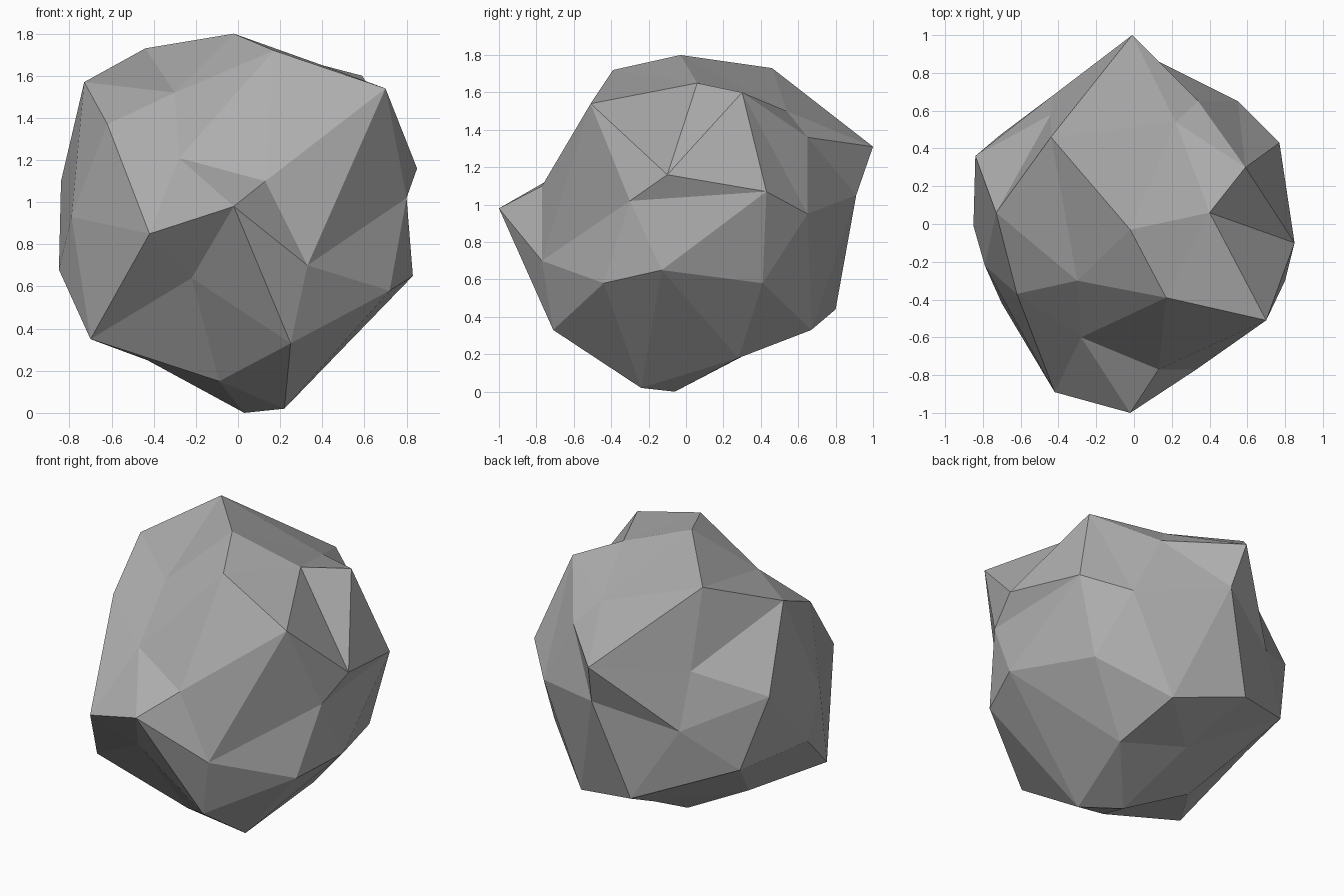
import bpy
import bmesh
import math
from mathutils import Vector

default_cube = bpy.data.objects.get("Cube")
if default_cube:
    bpy.data.objects.remove(default_cube, do_unlink=True)

# Chiselled corners in hundredths of a unit, ring by ring from crown to base.
# Each ring runs counter-clockwise, starting from the +x direction.
peak = [(-2, -3, 180)]
crown = [(40, 6, 165), (22, 54, 150), (-44, 46, 173), (-30, -30, 152), (17, -39, 172)]
shoulder = [(59, 30, 160), (-1, 100, 131), (-73, 6, 157), (-28, -60, 121), (70, -51, 154)]
upper_corners = [(85, -10, 116), (34, 65, 136), (-44, 58, 124), (-62, -37, 137), (13, -77, 110)]
waist = [(77, 43, 107), (55, 65, 95), (3, 91, 105), (-43, 68, 89), (-84, 36, 110),
         (-79, -22, 93), (-42, -89, 85), (-2, -100, 98), (33, -77, 70), (80, -30, 102)]
lower_corners = [(64, 41, 58), (-17, 80, 44), (-85, -1, 68), (-22, -69, 64), (72, -44, 58)]
underside = [(83, -13, 65), (27, 67, 33), (-71, 47, 64), (-70, -42, 35), (25, -71, 33)]
foot = [(34, 28, 18), (-6, 40, 24), (-43, -2, 25), (-9, -38, 15), (22, -24, 2)]
base = [(3, -6, 0)]
rings = [peak, crown, shoulder, upper_corners, waist, lower_corners, underside, foot, base]


def ring_order(vert):
    """Sort key: height from the top down, then angle around the z axis."""
    angle = round(math.degrees(math.atan2(vert.co.y, vert.co.x))) % 360
    return (-round(vert.co.z, 2), angle)


def make_stone_material():
    stone = bpy.data.materials.new("stone_grey")
    colour = (0.42, 0.42, 0.42, 1.0)
    stone.use_nodes = True
    stone.diffuse_color = colour
    shader = next(n for n in stone.node_tree.nodes if n.type == "BSDF_PRINCIPLED")
    shader.inputs["Base Color"].default_value = colour
    shader.inputs["Roughness"].default_value = 0.9
    return stone


# Boulder: a coarse icosphere with every corner pulled to its chiselled place
bm = bmesh.new()
bmesh.ops.create_icosphere(bm, subdivisions=2, radius=1.0)
corners = [Vector(point) / 100 for ring in rings for point in ring]
for vert, corner in zip(sorted(bm.verts, key=ring_order), corners):
    vert.co = corner
bmesh.ops.recalc_face_normals(bm, faces=bm.faces)
for face in bm.faces:
    face.smooth = False

mesh = bpy.data.meshes.new("boulder")
bm.to_mesh(mesh)
bm.free()
mesh.materials.append(make_stone_material())
boulder = bpy.data.objects.new("boulder", mesh)
bpy.context.collection.objects.link(boulder)
